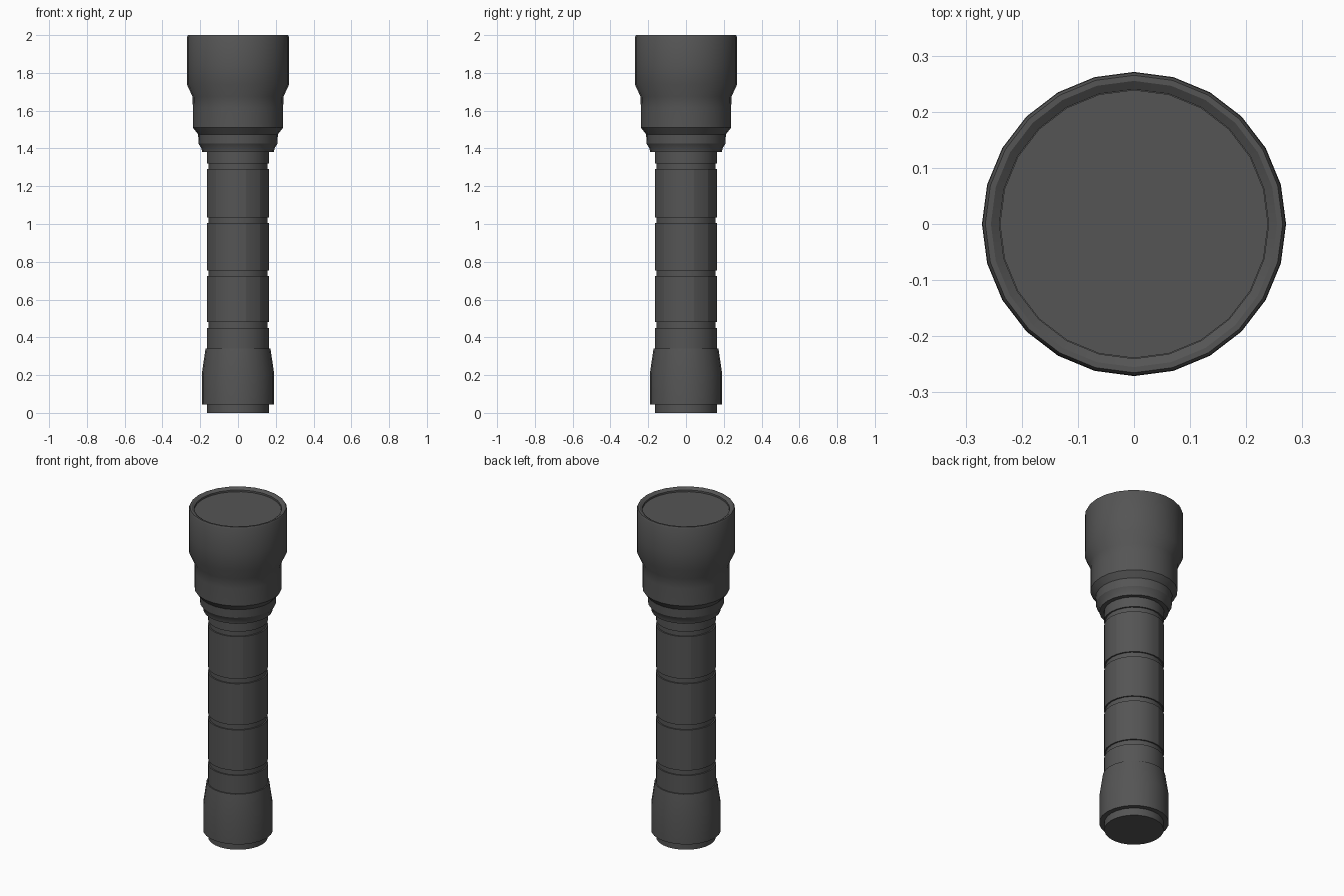
import bpy, bmesh
from math import sin, cos, pi, atan2, degrees

if "Cube" in bpy.data.objects:
    bpy.data.objects.remove(bpy.data.objects["Cube"])

SIDES = 24
dark = bpy.data.materials.new("dark_metal")
dark.diffuse_color = (0.09, 0.09, 0.09, 1)
dark.use_nodes = True
dark.node_tree.nodes["Principled BSDF"].inputs["Base Color"].default_value = dark.diffuse_color


def lathe(name, profile, panels=False):
    """Revolve (radius, z) points listed bottom to top; radius 0 closes an end."""
    bm = bmesh.new()
    rings = []
    for r, z in profile:
        if r == 0:
            rings.append([bm.verts.new((0, 0, z))] * SIDES)
        else:
            rings.append([bm.verts.new((r * cos(2 * pi * i / SIDES),
                                        r * sin(2 * pi * i / SIDES), z))
                          for i in range(SIDES)])
    for a, b in zip(rings, rings[1:]):
        for i in range(SIDES):
            j = (i + 1) % SIDES
            corners = list(dict.fromkeys((a[i], a[j], b[j], b[i])))
            bm.faces.new(corners)
    if panels:
        # four shallow grip flats, each two faces wide, on the long segments
        grip = []
        for f in bm.faces:
            c = f.calc_center_median()
            height = max(v.co.z for v in f.verts) - min(v.co.z for v in f.verts)
            angle = degrees(atan2(c.x, -c.y)) % 90
            if height > 0.2 and 15 < angle < 45:
                grip.append(f)
        bmesh.ops.inset_region(bm, faces=grip, thickness=0.006, depth=-0.004)
    bmesh.ops.recalc_face_normals(bm, faces=bm.faces)
    me = bpy.data.meshes.new(name)
    bm.to_mesh(me)
    bm.free()
    ob = bpy.data.objects.new(name, me)
    bpy.context.collection.objects.link(ob)
    me.materials.append(dark)
    bpy.ops.object.select_all(action='DESELECT')
    ob.select_set(True)
    bpy.context.view_layer.objects.active = ob
    bpy.ops.object.shade_smooth_by_angle(angle=pi / 6)
    return ob


# Tail cap with a smaller button end
lathe("tail_cap", [(0, 0), (0.163, 0), (0.163, 0.045), (0.191, 0.045),
                   (0.191, 0.21), (0.172, 0.34), (0.16, 0.34), (0, 0.34)])

# Grip tube with ring grooves between segments
R, G = 0.165, 0.157
tube = [(0, 0.33), (R, 0.33), (R, 0.44)]
for z in (0.465, 0.74, 1.02, 1.305):
    if z > 0.47:
        tube.append((R, z - 0.015))
    else:
        tube[-1] = (R, z - 0.015)
    tube += [(G, z - 0.015), (G, z + 0.015), (R, z + 0.015)]
tube += [(R, 1.39), (0, 1.39)]
lathe("grip_tube", tube, panels=True)

# Stepped head widening to the bezel, with a bevelled rim
lathe("head", [(0, 1.38), (0.19, 1.38), (0.193, 1.40), (0.209, 1.425),
               (0.211, 1.475), (0.239, 1.51), (0.239, 1.615), (0.241, 1.675),
               (0.271, 1.74), (0.271, 1.84), (0.27, 1.99), (0.265, 2.0),
               (0.255, 2.0), (0.24, 1.99), (0.24, 1.97), (0, 1.97)])

# Flat lens set just below the rim
lathe("lens", [(0, 1.965), (0.239, 1.965), (0.239, 1.98), (0, 1.98)])
